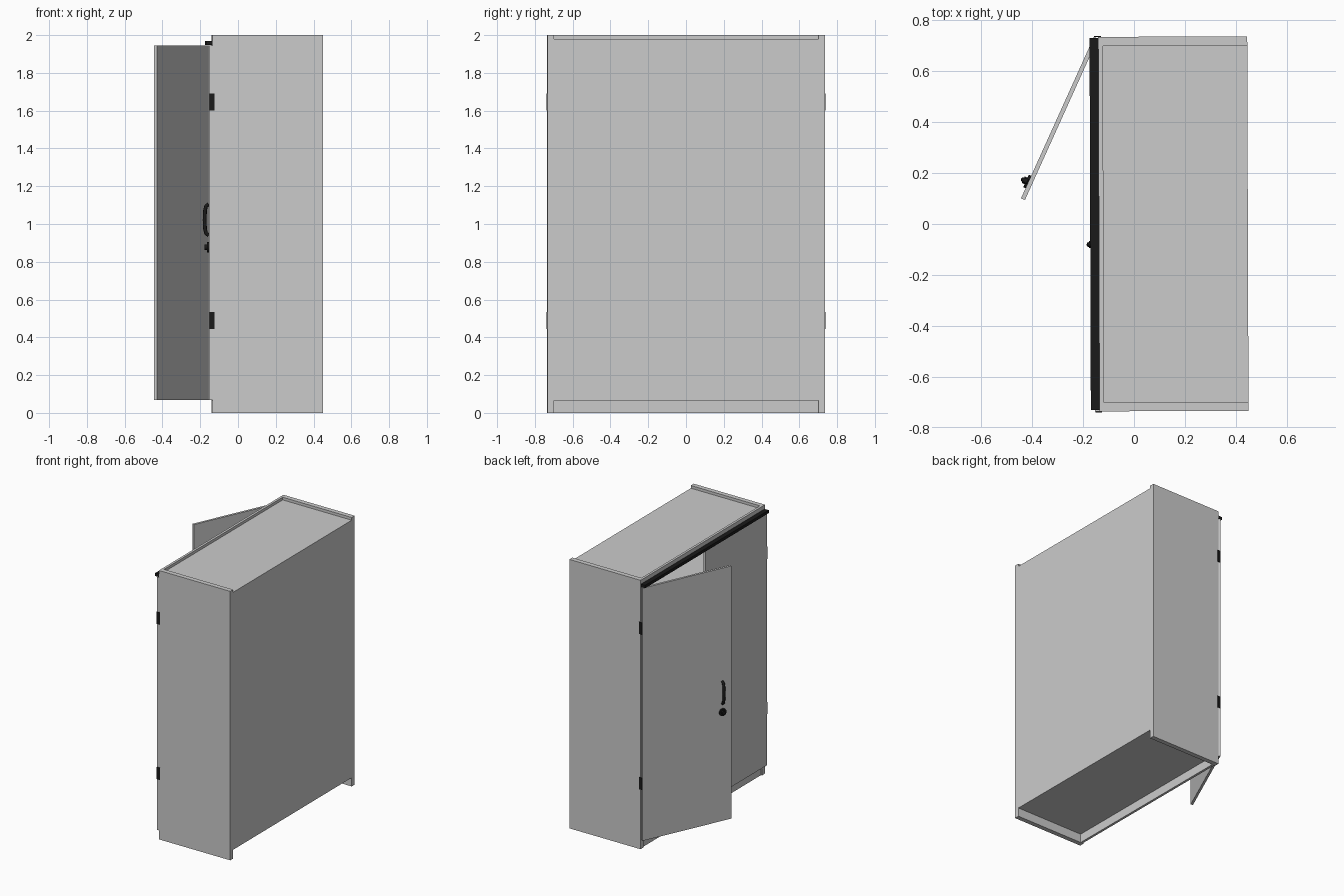
import bpy, math
from mathutils import Matrix, Vector

if "Cube" in bpy.data.objects:
    bpy.data.objects.remove(bpy.data.objects["Cube"])

black = bpy.data.materials.new("black_metal")
black.diffuse_color = (0.01, 0.01, 0.01, 1)
black.use_nodes = True
black.node_tree.nodes["Principled BSDF"].inputs["Base Color"].default_value = black.diffuse_color
TURN = Matrix.Rotation(0.0034, 4, 'Z')  # the whole cabinet stands very slightly turned


def place(ob, name, m, mat=None):
    ob.name = name
    ob.matrix_world = TURN @ m @ ob.matrix_basis
    if mat:
        ob.data.materials.append(mat)
    return ob


def box(name, x, y, z, m=Matrix(), mat=None):
    bpy.ops.mesh.primitive_cube_add(size=1)
    ob = bpy.context.object
    lo, hi = Vector((x[0], y[0], z[0])), Vector((x[1], y[1], z[1]))
    size, mid = hi - lo, (hi + lo) / 2
    for v in ob.data.vertices:
        v.co = Vector([v.co[i] * size[i] + mid[i] for i in range(3)])
    return place(ob, name, m, mat)


F, B = -0.138, 0.447   # carcass front and back
W, I = 0.735, 0.70     # outer and inner half width

# Carcass
box("side_panel_left", (F, B), (I, W), (0, 2))
box("side_panel_right", (F, B), (-W, -I), (0, 2))
box("top_panel", (F + 0.018, B), (-I, I), (1.945, 1.98))
box("bottom_panel", (F, B), (-I, I), (0.065, 0.10))
box("back_panel", (B - 0.015, B), (-I, I), (0.065, 1.98))
box("plinth", (F + 0.008, F + 0.026), (-I, I), (0, 0.065))
box("top_front_strip", (F, F + 0.018), (-I, I), (1.945, 2))
for i in range(4):
    z = 0.10 + (i + 1) * 0.369
    box(f"shelf_{i + 1}", (F + 0.03, B - 0.015), (-I, I), (z - 0.012, z + 0.012))

# Black rail above the doors
box("top_rail", (-0.172, F), (-0.73, 0.73), (1.948, 1.97), mat=black)


# Door with bow handle and round lock, hinged on side s
def door(name, s, angle, width):
    m = Matrix.Translation((-0.155, s * W, 0)) @ Matrix.Rotation(angle, 4, 'Z')
    box(name, (0, 0.017), sorted((0, -s * width)), (0.067, 1.946), m)
    hy = -s * (width - 0.07)
    cu = bpy.data.curves.new(name + "_handle", 'CURVE')
    cu.dimensions = '3D'
    cu.bevel_depth, cu.bevel_resolution, cu.use_fill_caps = 0.010, 2, True
    pts = [(0, 0.94), (-0.014, 0.95), (-0.02, 0.975), (-0.022, 1.02),
           (-0.02, 1.07), (-0.014, 1.095), (0, 1.105)]
    sp = cu.splines.new('POLY')
    sp.points.add(len(pts) - 1)
    for p, (x, z) in zip(sp.points, pts):
        p.co = (x, hy, z, 1)
    ob = bpy.data.objects.new(cu.name, cu)
    bpy.context.collection.objects.link(ob)
    place(ob, name + "_handle", m, black)
    for part, r, d in (("lock_plate", 0.027, 0.010), ("lock_knob", 0.014, 0.022)):
        bpy.ops.mesh.primitive_cylinder_add(vertices=24, radius=r, depth=d,
                                            location=(-d / 2, hy, 0.877),
                                            rotation=(0, math.pi / 2, 0))
        bpy.context.view_layer.update()
        bpy.ops.object.shade_smooth_by_angle()
        place(bpy.context.object, f"{name}_{part}", m, black)
    # Small hinges on the outer edge
    for z in (0.49, 1.645):
        box(name + "_hinge", (-0.154, F + 0.01), sorted((s * W, s * (W + 0.004))),
            (z - 0.045, z + 0.045), mat=black)


door("open_door", 1, math.radians(-24.5), 0.695)
door("closed_door", -1, 0, 0.725)
